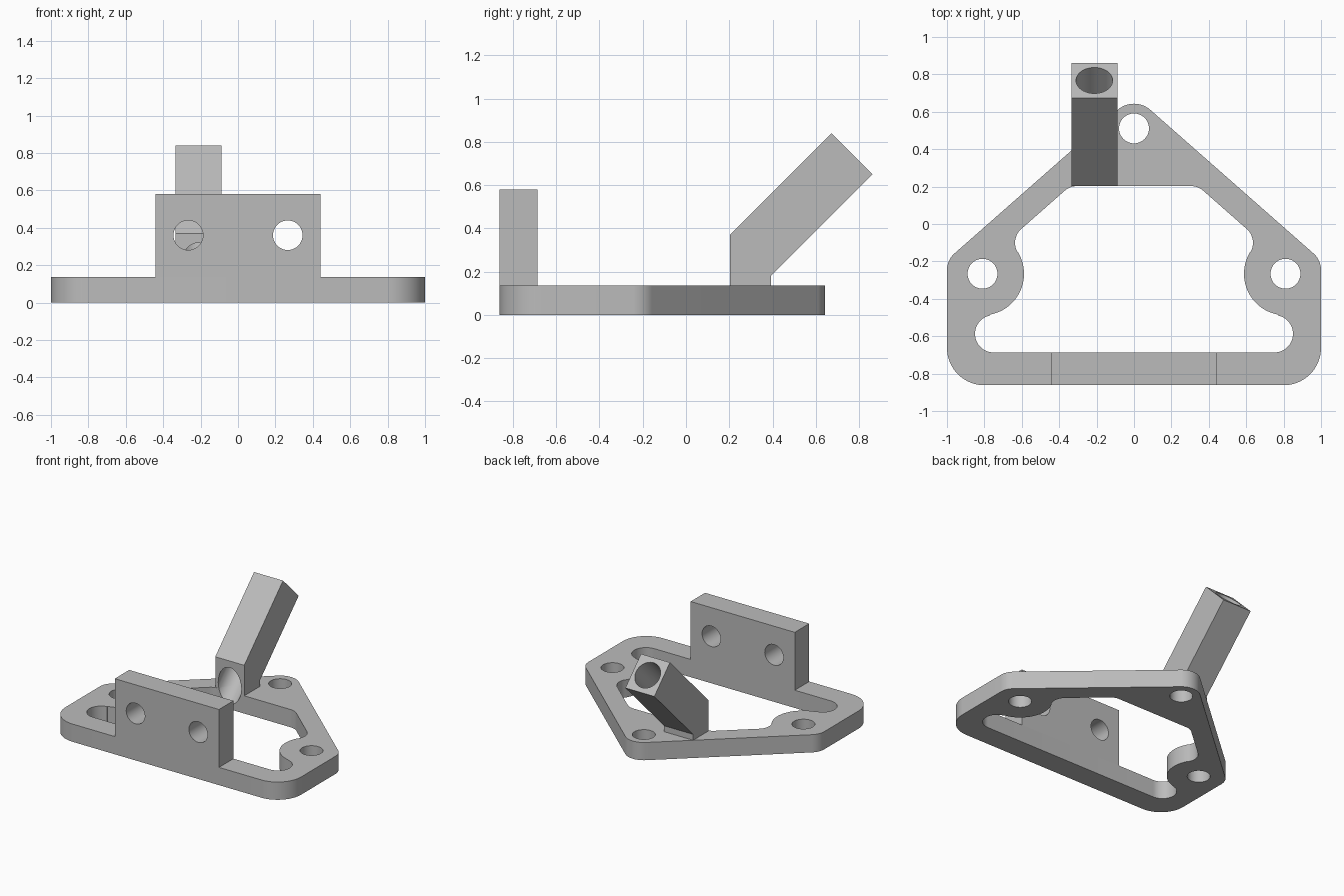
import bpy
import bmesh
from math import radians, cos, sin
from mathutils import Matrix, Vector

cube = bpy.data.objects.get("Cube")
if cube:
    bpy.data.objects.remove(cube, do_unlink=True)

grey = bpy.data.materials.new("plain grey")
grey.use_nodes = True
grey.diffuse_color = (0.5, 0.5, 0.5, 1)
grey.node_tree.nodes["Principled BSDF"].inputs["Base Color"].default_value = (0.5, 0.5, 0.5, 1)

T = 0.136            # plate thickness
Y_FRONT, Y_INNER, Y_POST = -0.862, -0.687, 0.203


def arc(cx, cy, r, start, end, n=16):
    angles = [radians(start + (end - start) * i / n) for i in range(n + 1)]
    return [(cx + r * cos(a), cy + r * sin(a)) for a in angles]


def mirrored(half):
    """Close a half outline by reflecting it across x = 0."""
    return half + [(-x, y) for x, y in reversed(half) if abs(x) > 1e-5]


def finish(name, bm):
    bmesh.ops.recalc_face_normals(bm, faces=bm.faces[:])
    mesh = bpy.data.meshes.new(name)
    bm.to_mesh(mesh)
    bm.free()
    mesh.materials.append(grey)
    obj = bpy.data.objects.new(name, mesh)
    bpy.context.collection.objects.link(obj)
    return obj


def prism(name, points, direction):
    """Extrude a closed loop of 3D points along a direction."""
    bm = bmesh.new()
    face = bm.faces.new([bm.verts.new(p) for p in points])
    new = bmesh.ops.extrude_face_region(bm, geom=[face])["geom"]
    verts = [v for v in new if isinstance(v, bmesh.types.BMVert)]
    bmesh.ops.translate(bm, verts=verts, vec=direction)
    return finish(name, bm)


def cylinder(center, axis, radius, length):
    bm = bmesh.new()
    turn = Vector(axis).to_track_quat('Z', 'Y').to_matrix().to_4x4()
    bmesh.ops.create_cone(bm, cap_ends=True, segments=48, radius1=radius, radius2=radius,
                          depth=length, matrix=Matrix.Translation(center) @ turn)
    return finish("cutter", bm)


def cut(obj, cutters):
    bpy.context.view_layer.objects.active = obj
    for cutter in cutters:
        cutter.hide_render = True
        mod = obj.modifiers.new("cut", 'BOOLEAN')
        mod.operation = 'DIFFERENCE'
        mod.solver = 'EXACT'
        mod.object = cutter
        bpy.ops.object.modifier_apply(modifier=mod.name)
        bpy.data.objects.remove(cutter, do_unlink=True)


def bore():
    """Slanted hole through the post, nicking the plate edge below it."""
    return cylinder((-0.212, 0.5, 0.478), (0, 1, 1), 0.098, 1.1)


# Base plate: rounded outline, bossed window and three screw holes
outer = mirrored(arc(0.8, -0.662, 0.2, -90, 0)
                 + arc(0.88, -0.247, 0.12, 0, 48.65)
                 + arc(0, 0.51, 0.133, 48.65, 90))
window = mirrored([(-x, y) for x, y in
                   arc(0.75, -0.587, 0.1, -90, 79.3, 24)
                   + arc(0.81, -0.266, 0.222, 259.3, 149, 24)
                   + arc(0.536, -0.101, 0.1, -31, 48.65)
                   + arc(0.304, 0.103, 0.1, 48.65, 90)])
plate = prism("base_plate", [(x, y, 0) for x, y in outer], (0, 0, T))
opening = prism("cutter", [(x, y, -0.2) for x, y in window], (0, 0, 0.6))
holes = [cylinder((x, y, 0), (0, 0, 1), 0.08, 1)
         for x, y in ((-0.81, -0.266), (0.81, -0.266), (0, 0.511))]
cut(plate, [opening, *holes, bore()])

# Upright front wall with two holes
w = 0.442
wall = prism("front_wall", [(-w, Y_FRONT, T), (w, Y_FRONT, T), (w, Y_FRONT, 0.58), (-w, Y_FRONT, 0.58)],
             (0, Y_INNER - Y_FRONT, 0))
cut(wall, [cylinder((x, -0.77, 0.36), (0, 1, 0), 0.079, 0.6) for x in (-0.266, 0.266)])

# Slanted hollow post leaning backwards
side = [(Y_POST, T), (0.392, T), (0.392, 0.181), (0.862, 0.651), (0.673, 0.84), (Y_POST, 0.37)]
post = prism("slanted_post", [(-0.335, y, z) for y, z in side], (0.246, 0, 0))
cut(post, [bore()])

# Smooth the round walls, keep the corners crisp
bpy.ops.object.select_all(action='DESELECT')
for obj in (plate, wall, post):
    obj.select_set(True)
bpy.context.view_layer.objects.active = plate
bpy.ops.object.shade_smooth_by_angle(angle=radians(30))
